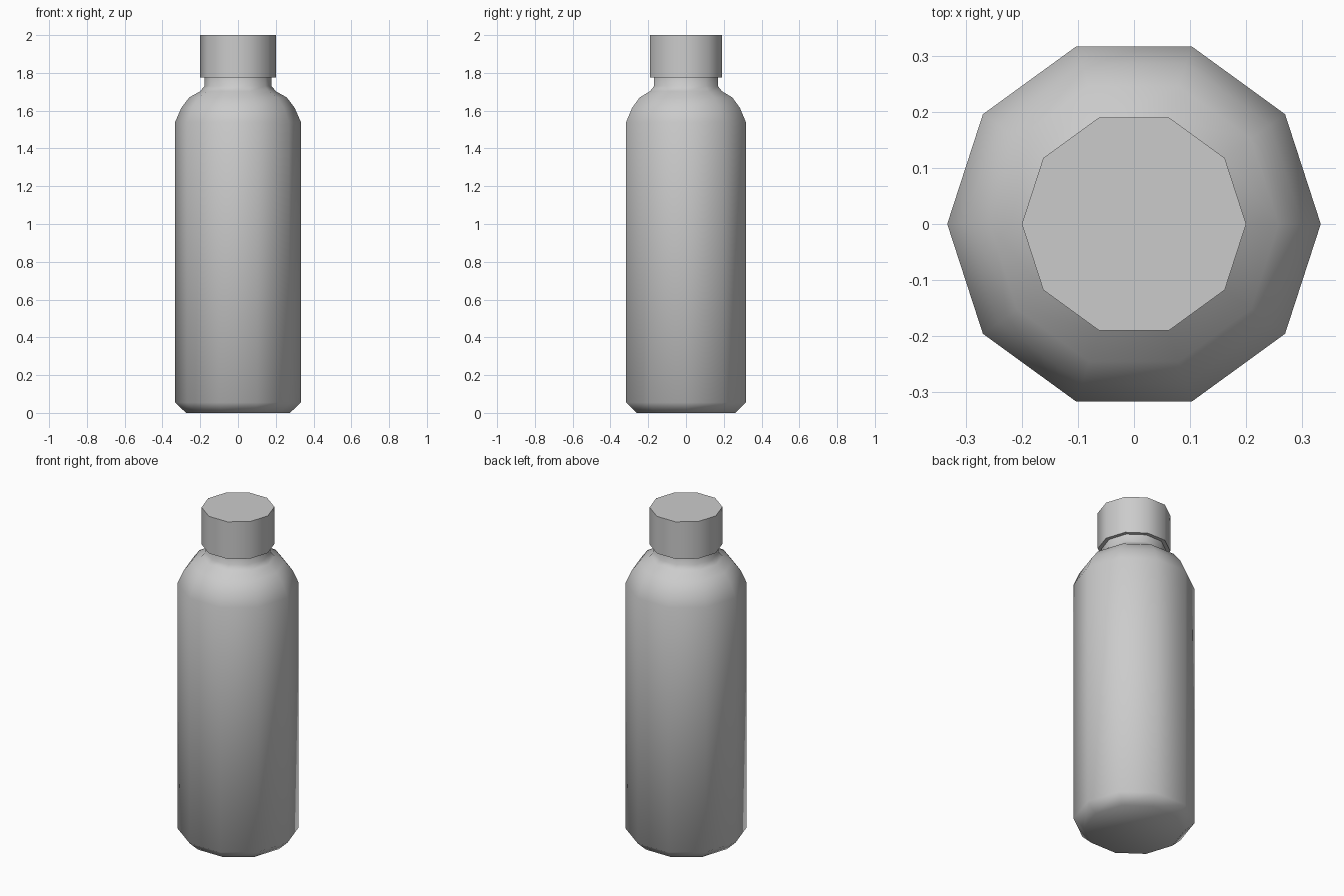
import bpy, bmesh
from math import pi, cos, sin, radians

if "Cube" in bpy.data.objects:
    bpy.data.objects.remove(bpy.data.objects["Cube"], do_unlink=True)

SIDES = 10

grey = bpy.data.materials.new("light_grey")
grey.use_nodes = True
grey.diffuse_color = (0.6, 0.6, 0.6, 1)
grey.node_tree.nodes["Principled BSDF"].inputs["Base Color"].default_value = (0.6, 0.6, 0.6, 1)


def lathe(name, profile):
    """Turn an (radius, height) profile into a closed ten-sided solid."""
    bm = bmesh.new()
    rings = [[bm.verts.new((r * cos(2 * pi * i / SIDES), r * sin(2 * pi * i / SIDES), z))
              for i in range(SIDES)] for r, z in profile]
    for low, high in zip(rings, rings[1:]):
        for i in range(SIDES):
            j = (i + 1) % SIDES
            bm.faces.new((low[i], low[j], high[j], high[i]))
    bm.faces.new(rings[0][::-1])
    bm.faces.new(rings[-1])
    mesh = bpy.data.meshes.new(name)
    bm.to_mesh(mesh)
    bm.free()
    mesh.materials.append(grey)
    obj = bpy.data.objects.new(name, mesh)
    bpy.context.collection.objects.link(obj)
    bpy.ops.object.select_all(action='DESELECT')
    obj.select_set(True)
    bpy.context.view_layer.objects.active = obj
    bpy.ops.object.shade_smooth_by_angle(angle=radians(60))
    return obj


# Body with chamfered base, rounded shoulder and straight neck
lathe("bottle_body", [(0.275, 0), (0.333, 0.055), (0.333, 1.54), (0.3, 1.615),
                      (0.258, 1.67), (0.2, 1.703), (0.178, 1.73), (0.178, 1.8)])

# Screw cap
lathe("bottle_cap", [(0.2, 1.775), (0.2, 2.0)])
